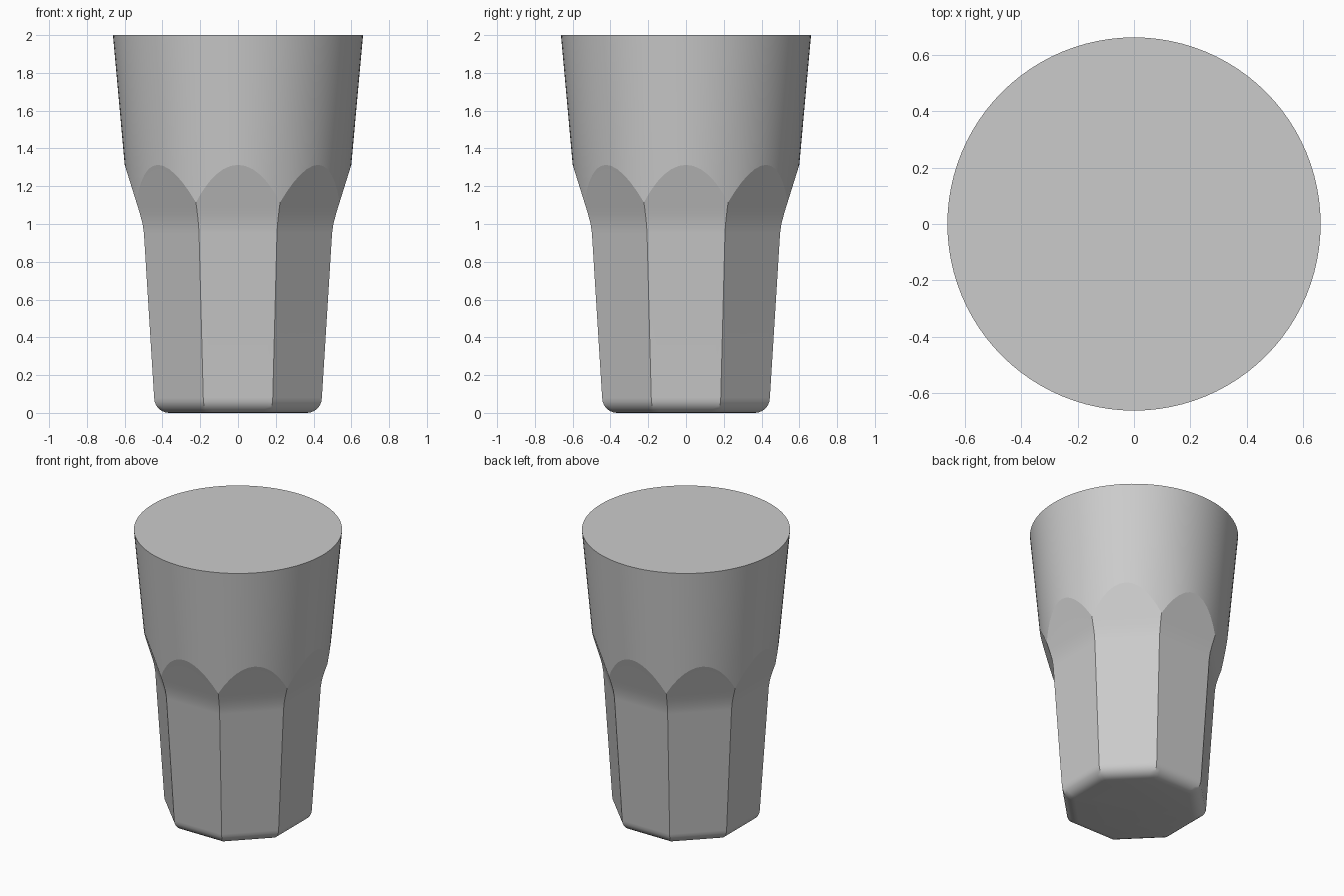
import bpy, bmesh, math

if "Cube" in bpy.data.objects:
    bpy.data.objects.remove(bpy.data.objects["Cube"])

FACETS, SEG = 8, 12
COLS = FACETS * SEG
Z_TOP, R_TOP, SLOPE = 2.0, 0.662, 0.0905

# Facet profile: (height, distance from axis to flat)
BEVEL = 0.08
bevel = [(BEVEL * (1 - math.cos(a)), 0.444 - BEVEL * (1 - math.sin(a)))
         for a in [math.radians(15 * i) for i in range(7)]]
PROFILE = bevel + [(0.95, 0.498), (1.0, 0.505), (1.05, 0.518), (1.09, 0.53), (1.32, 0.602)]


def flat_dist(z):
    for (z0, r0), (z1, r1) in zip(PROFILE, PROFILE[1:]):
        if z <= z1:
            break
    return r0 + (r1 - r0) * (z - z0) / (z1 - z0)


def cone_radius(z):
    return R_TOP - (Z_TOP - z) * SLOPE


def crest(c):
    """Height where a facet column runs out into the round upper wall."""
    lo, hi = 1.09, 1.4
    for _ in range(40):
        mid = (lo + hi) / 2
        if flat_dist(mid) / c < cone_radius(mid):
            lo = mid
        else:
            hi = mid
    return lo


# One column of points per angle: faceted base, arched crest, round wall
bm = bmesh.new()
columns = []
LOWER = PROFILE[:-1]
for i in range(COLS):
    a = 2 * math.pi * i / COLS
    local = 2 * math.pi * ((i + SEG // 2) % SEG - SEG // 2) / COLS
    c = math.cos(local)
    zc = crest(c)
    pts = [(z, r / c) for z, r in LOWER]
    pts.append((zc, cone_radius(zc)))
    pts += [(z, cone_radius(z)) for z in (zc + (Z_TOP - zc) / 2, Z_TOP)]
    columns.append([bm.verts.new((r * math.sin(a), -r * math.cos(a), z)) for z, r in pts])

for i in range(COLS):
    p, q = columns[i], columns[(i + 1) % COLS]
    for j in range(len(p) - 1):
        bm.faces.new((p[j], q[j], q[j + 1], p[j + 1]))

# Closed base and top
bm.faces.new([col[0] for col in columns])
bm.faces.new([col[-1] for col in columns])
bmesh.ops.recalc_face_normals(bm, faces=bm.faces[:])

# Smooth shading, crisp facet edges and crest line
for f in bm.faces:
    f.smooth = True
for e in bm.edges:
    e.smooth = e.calc_face_angle(0) < math.radians(28)
k = len(LOWER)
for i in range(COLS):
    bm.edges.get((columns[i][k], columns[(i + 1) % COLS][k])).smooth = False

mesh = bpy.data.meshes.new("tumbler")
bm.to_mesh(mesh)
bm.free()
bpy.context.collection.objects.link(bpy.data.objects.new("tumbler", mesh))
